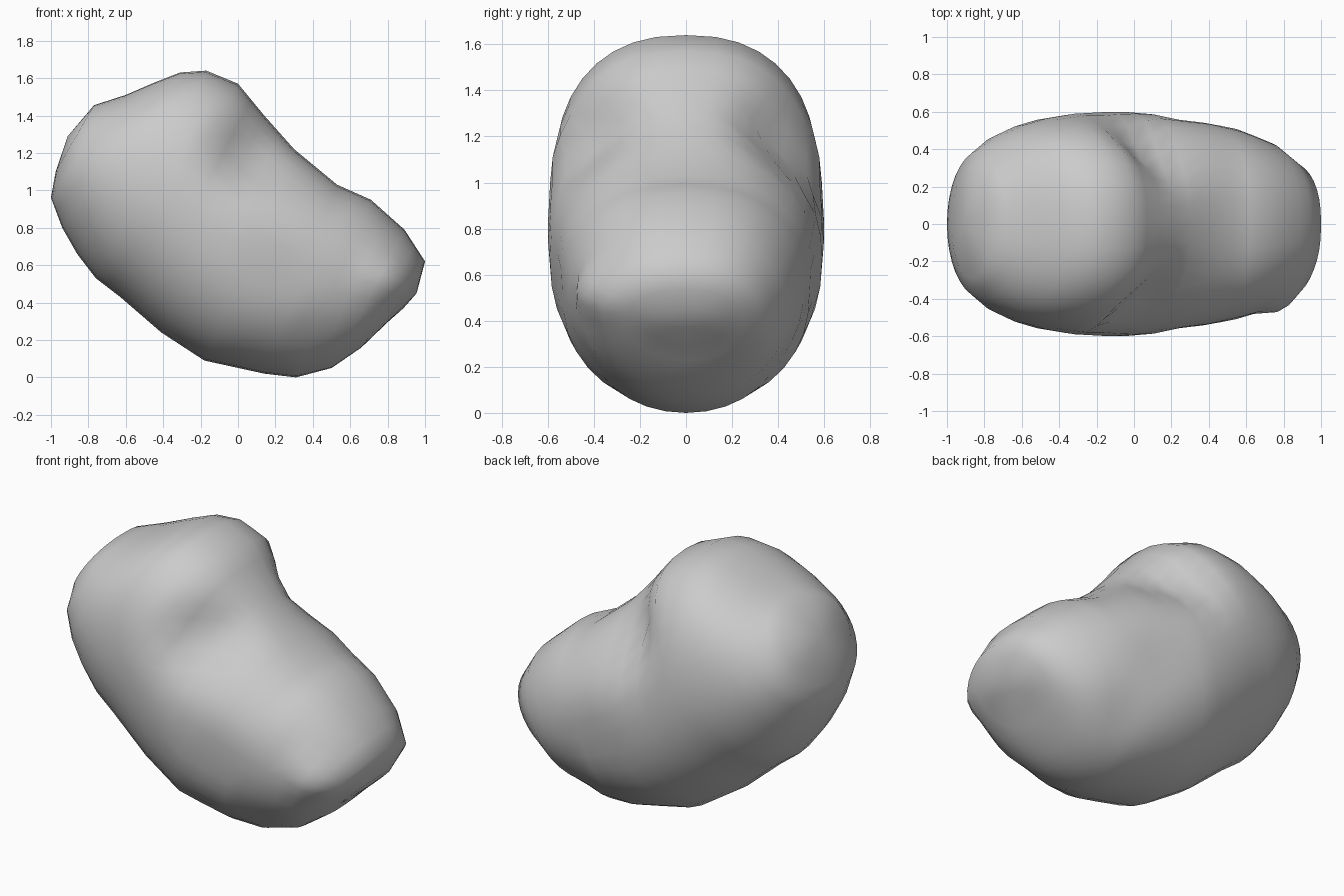
import bpy, bmesh, math
from mathutils import Vector

if "Cube" in bpy.data.objects:
    bpy.data.objects.remove(bpy.data.objects["Cube"])

# Cross-sections along the bean: top x,z, bottom x,z, half width
SECTIONS = [
    (-0.77, 1.455, -0.975, 1.10, 0.29), (-0.60, 1.51, -1.00, 0.96, 0.40),
    (-0.45, 1.575, -0.94, 0.80, 0.48), (-0.31, 1.63, -0.86, 0.66, 0.53),
    (-0.17, 1.64, -0.76, 0.53, 0.565), (0.00, 1.57, -0.63, 0.43, 0.59),
    (0.14, 1.40, -0.41, 0.24, 0.60), (0.30, 1.22, -0.18, 0.09, 0.60),
    (0.53, 1.03, 0.14, 0.02, 0.575), (0.71, 0.95, 0.31, 0.00, 0.52),
    (0.89, 0.79, 0.50, 0.05, 0.44), (1.00, 0.62, 0.66, 0.16, 0.33),
    (0.955, 0.45, 0.80, 0.295, 0.16),
]
SIDES = 36

# Soft dents on both sides: centre x, z, radius, share of width removed
DENTS = [(0.02, 1.18, 0.15, 0.17), (0.19, 1.26, 0.20, 0.32),
         (0.27, 0.54, 0.20, 0.07), (0.40, 0.18, 0.20, 0.09)]
# Corner swelling on the front side only
FRONT_BULGE = (0.84, 0.52, 0.13, -0.19)


def section_point(s, angle):
    tx, tz, bx, bz, w = s
    c, d = math.cos(angle), math.sin(angle)
    u = math.copysign(abs(c) ** 0.95, c)
    v = math.copysign(abs(d) ** (0.84 if c > 0 else 1.0), d)
    x = (tx + bx) / 2 + (tx - bx) / 2 * u
    z = (tz + bz) / 2 + (tz - bz) / 2 * u
    y = w * v
    for dx, dz, r, k in DENTS + ([FRONT_BULGE] if y < 0 else []):
        y *= 1 - k * math.exp(-((x - dx) ** 2 + (z - dz) ** 2) / r ** 2)
    return Vector((x, y, z))


# Extra section halfway between each pair, so the dents stay crisp
sections = [SECTIONS[0]]
for p, q in zip(SECTIONS, SECTIONS[1:]):
    sections += [tuple((m + n) / 2 for m, n in zip(p, q)), q]

# Lofted body with a pole closing each end
bm = bmesh.new()
rings = [[bm.verts.new(section_point(s, 2 * math.pi * i / SIDES)) for i in range(SIDES)]
         for s in sections]
for a, b in zip(rings, rings[1:]):
    for i in range(SIDES):
        j = (i + 1) % SIDES
        bm.faces.new((a[i], a[j], b[j], b[i]))
for ring, (x, z) in ((rings[0], (-0.91, 1.29)), (rings[-1], (0.885, 0.37))):
    pole = bm.verts.new((x, 0, z))
    for i in range(SIDES):
        bm.faces.new((ring[i], ring[(i + 1) % SIDES], pole))
bmesh.ops.recalc_face_normals(bm, faces=bm.faces[:])

mesh = bpy.data.meshes.new("bean_body")
bm.to_mesh(mesh)
bm.free()
for p in mesh.polygons:
    p.use_smooth = True
body = bpy.data.objects.new("bean_body", mesh)
bpy.context.collection.objects.link(body)
